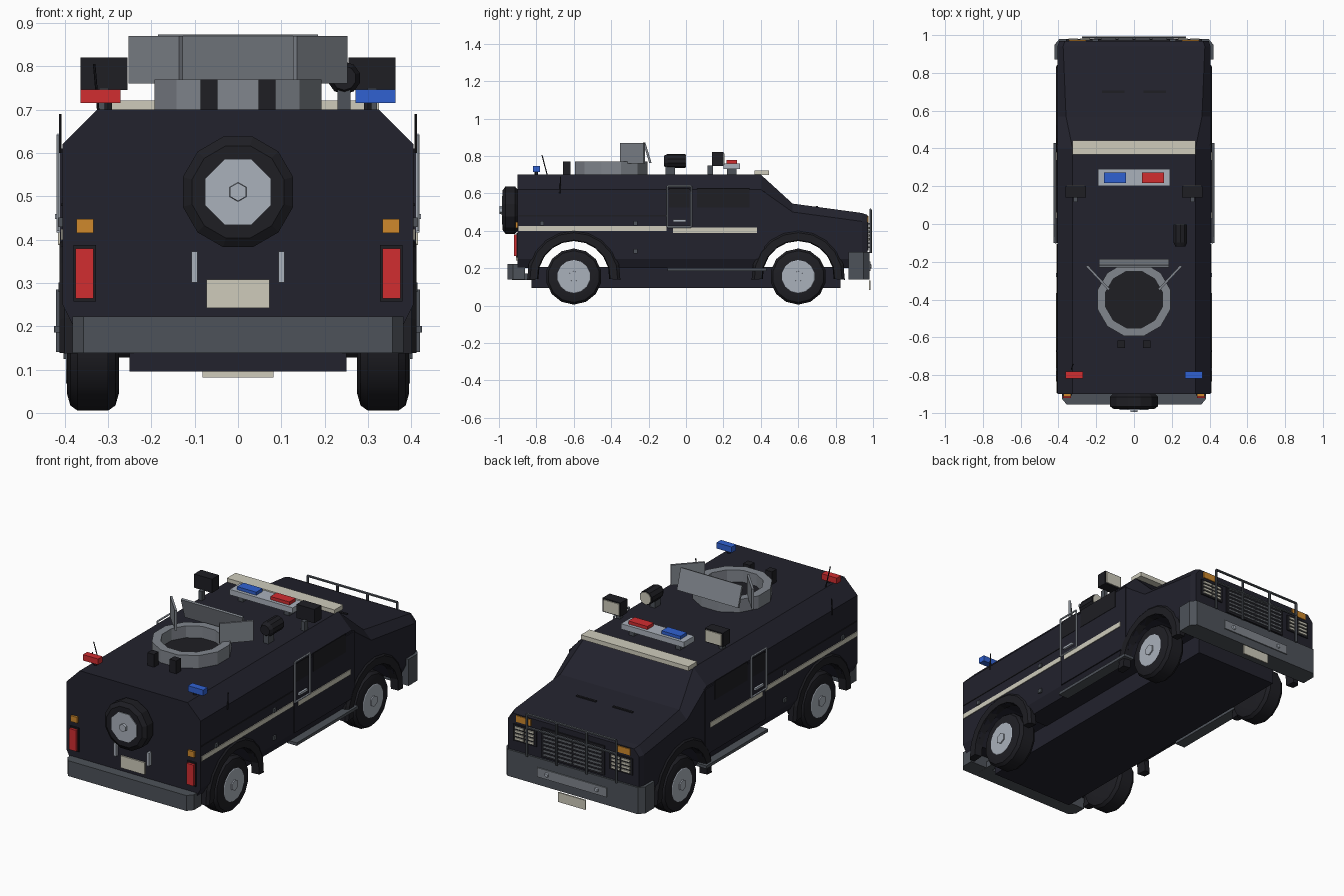
import bpy, bmesh, math
from mathutils import Vector, Matrix

cube = bpy.data.objects.get("Cube")
if cube:
    bpy.data.objects.remove(cube, do_unlink=True)


def material(name, *rgb):
    m = bpy.data.materials.new(name)
    m.use_nodes = True
    m.diffuse_color = (*rgb, 1)
    m.node_tree.nodes["Principled BSDF"].inputs["Base Color"].default_value = (*rgb, 1)
    return m


navy = material("navy body", .016, .016, .026)
black = material("black rubber", .013, .013, .017)
steel = material("dark steel", .075, .085, .1)
grey = material("armour grey", .22, .24, .27)
silver = material("light silver", .4, .44, .5)
cream = material("cream", .62, .6, .5)
red = material("red", .64, .026, .03)
blue = material("blue", .03, .12, .64)
amber = material("amber", .62, .25, .025)


def finish(name, bm, mat, matrix=None):
    bmesh.ops.recalc_face_normals(bm, faces=bm.faces)
    if matrix:
        bm.transform(matrix)
    mesh = bpy.data.meshes.new(name)
    bm.to_mesh(mesh)
    bm.free()
    mesh.materials.append(mat)
    obj = bpy.data.objects.new(name, mesh)
    bpy.context.collection.objects.link(obj)
    return obj


def box(name, mat, centre, size, rot=None):
    bm = bmesh.new()
    bmesh.ops.create_cube(bm, size=1, matrix=Matrix.Diagonal((*size, 1)))
    turn = rot.to_4x4() if rot else Matrix()
    return finish(name, bm, mat, Matrix.Translation(centre) @ turn)


def pair(name, mat, centre, size):
    x, y, z = centre
    box(name + "_left", mat, (x, y, z), size)
    box(name + "_right", mat, (-x, y, z), size)


def loft(name, mat, rings, closed=False):
    bm = bmesh.new()
    rows = [[bm.verts.new(p) for p in ring] for ring in rings]
    n = len(rows[0])
    for a, b in zip(rows, rows[1:] + (rows[:1] if closed else [])):
        for i in range(n):
            j = (i + 1) % n
            bm.faces.new((a[i], a[j], b[j], b[i]))
    if not closed:
        bm.faces.new(rows[0])
        bm.faces.new(rows[-1])
    return finish(name, bm, mat)


def lathe(name, mat, centre, axis, profile, sides=12, closed=False):
    # profile points are (radius, distance along axis)
    rings = [[(r * math.cos(t), r * math.sin(t), h)
              for t in (math.tau * (i + .5) / sides for i in range(sides))]
             for r, h in profile]
    obj = loft(name, mat, rings, closed)
    turn = Vector(axis).to_track_quat('Z', 'Y').to_matrix().to_4x4()
    obj.data.transform(Matrix.Translation(centre) @ turn)
    return obj


def rod(name, mat, start, end, radius=.006, sides=6):
    d = Vector(end) - Vector(start)
    return lathe(name, mat, start, d, [(radius, 0), (radius, d.length)], sides)


def smooth(obj):
    bpy.ops.object.select_all(action='DESELECT')
    obj.select_set(True)
    bpy.context.view_layer.objects.active = obj
    bpy.ops.object.shade_smooth_by_angle(angle=math.radians(32))


# Armoured shell: chamfered cross-sections from tail to nose
def section(y, roof_w, roof_z, side_w, side_z, low_w=.38):
    half = [(low_w, .2), (side_w, .25), (side_w, side_z), (roof_w, roof_z)]
    return [(x, y, z) for x, z in half] + [(-x, y, z) for x, z in reversed(half)]


shell = loft("body_shell", navy, [
    section(-.9, .325, .7, .405, .62), section(.4, .325, .7, .405, .62),
    section(.57, .36, .545, .405, .5), section(.94, .375, .495, .405, .45),
    section(.97, .365, .485, .395, .45)])

# Open wheel arches
for y in (-.6, .6):
    cutter = lathe("arch_cutter", navy, (-.6, y, .155), (1, 0, 0),
                   [(.195, 0), (.195, 1.2)], 14)
    cut = shell.modifiers.new("arch", 'BOOLEAN')
    cut.operation, cut.solver, cut.object = 'DIFFERENCE', 'EXACT', cutter
    bpy.context.view_layer.objects.active = shell
    bpy.ops.object.modifier_apply(modifier=cut.name)
    bpy.data.objects.remove(cutter, do_unlink=True)

box("chassis", navy, (0, 0, .15), (.5, 1.65, .11))

# Wheels and arch flares
tyre = [(.07, -.06), (.11, -.06), (.138, -.052), (.15, -.035),
        (.15, .035), (.138, .052), (.11, .06), (.07, .06)]
for side, s in (("left", 1), ("right", -1)):
    for end, y in (("tail", -.6), ("nose", .6)):
        tag = f"{end}_{side}"
        out = (s, 0, 0)
        hub = (s * .335, y, .155)
        smooth(lathe("tyre_" + tag, black, hub, out, tyre, 14))
        lathe("rim_" + tag, silver, hub, out, [(.097, -.05), (.097, .055), (.085, .062)], 14)
        lathe("hub_cap_" + tag, silver, hub, out, [(.034, 0), (.03, .068)], 6)
        arcs = [math.radians(-4 + 188 * i / 10) for i in range(11)]
        loft("arch_flare_" + tag, black,
             [[(s * x, y + r * math.cos(a), .155 + r * math.sin(a))
               for x, r in ((.37, .19), (.412, .195), (.412, .235), (.4, .25), (.37, .25))]
              for a in arcs])
        rod("axle_" + tag, black, (0, y, .155), hub, .03, 8)

    # Cab side: door skin, window, outline rails, handle and step
    box("cab_door_" + side, navy, (s * .4, .16, .43), (.022, .52, .36))
    for y, width in ((-.035, .11), (.2, .28)):
        box("side_window_" + side, black, (s * .411, y, .575), (.004, width, .1))
    for y in (-.1, .028):
        rod("door_rail_" + side, silver, (s * .415, y, .42), (s * .415, y, .64), .005)
    for z in (.42, .64):
        rod("door_bar_" + side, silver, (s * .415, -.1, z), (s * .415, .028, z), .005)
    box("door_handle_" + side, silver, (s * .415, -.035, .453), (.014, .07, .012))
    box("running_board_" + side, steel, (s * .395, .165, .193), (.06, .53, .016))

    # Stripes, seams and side markers
    box("rear_stripe_" + side, cream, (s * .406, -.5, .412), (.006, .79, .026))
    box("cab_stripe_" + side, cream, (s * .412, .155, .402), (.006, .45, .028))
    box("side_seam_" + side, black, (s * .406, -.5, .48), (.004, .79, .006))
    for y, z in ((-.77, .44), (-.27, .44), (-.27, .29)):
        box("side_marker_" + side, steel, (s * .407, y, z), (.014, .022, .022))
    rod("side_aerial_" + side, black, (s * .41, -.675, .6), (s * .41, -.67, .69), .003)

# Tail: spare wheel, lamps, handles, plate and bumper
spare = (0, -.9, .51)
back = (0, -1, 0)
lathe("spare_tyre", black, spare, back, [(.115, 0), (.132, .015), (.132, .065), (.11, .08)])
lathe("spare_rim", silver, spare, back, [(.082, .05), (.082, .084)], 8)
lathe("spare_hub", silver, spare, back, [(.024, .07), (.021, .096)], 6)
pair("tail_lamp_frame", black, (.354, -.902, .322), (.052, .01, .13))
pair("tail_lamp", red, (.354, -.908, .322), (.042, .025, .115))
pair("tail_indicator", amber, (.353, -.904, .431), (.04, .016, .032))
pair("tail_handle", silver, (.1, -.91, .337), (.014, .02, .072))
box("tail_plate", cream, (0, -.906, .275), (.146, .008, .066))


def bumper(name, y_in, y_out, half, z0, z1):
    chamfer = .03 if y_out > y_in else -.03
    ring = [(half, y_in), (half, y_out - chamfer), (half - .025, y_out),
            (-half + .025, y_out), (-half, y_out - chamfer), (-half, y_in)]
    return loft(name, steel, [[(x, y, z) for x, y in ring] for z in (z0, z1)])


bumper("tail_bumper", -.86, -.955, .382, .138, .222)
pair("tail_bumper_arm", steel, (.26, -.86, .155), (.04, .14, .035))

# Nose: bumper, plate, grille, lamps and brush guard
bumper("nose_bumper", .87, .98, .42, .14, .285)
box("bumper_panel", grey, (0, .982, .21), (.42, .008, .05))
for s in (-1, 1):
    lathe("bumper_bolt", silver, (s * .15, .984, .21), (0, 1, 0), [(.014, 0), (.01, .008)], 6)
box("nose_plate", cream, (0, .982, .108), (.165, .008, .052))
box("grille_back", black, (0, .97, .375), (.38, .012, .16))
for column in (-.135, -.045, .045, .135):
    for row in range(7):
        box("grille_slat", grey, (column, .978, .312 + row * .021), (.08, .008, .008))
pair("headlamp_back", black, (.29, .97, .385), (.14, .012, .09))
for row in range(4):
    for x in (.26, .322):
        pair("headlamp_slat", cream, (x, .978, .355 + row * .02), (.052, .008, .012))
pair("nose_indicator", amber, (.3, .966, .462), (.09, .018, .034))
for z in (.44, .512):
    rod("guard_bar", steel, (-.27, .987, z), (.27, .987, z), .007)
for x in (-.27, -.09, .09, .27):
    rod("guard_post", steel, (x, .987, .28), (x, .987, .512), .007)
pair("hood_vent", black, (.11, .7, .5295), (.12, .012, .006))
box("windscreen_lamp_bar", cream, (0, .405, .709), (.65, .075, .024))

# Roof: hatch ring and gun shield
hatch = (0, -.4, .7)
lathe("hatch_ring", grey, hatch, (0, 0, 1),
      [(.2, 0), (.2, .07), (.155, .07), (.155, 0)], 12, closed=True)
lathe("hatch_floor", black, hatch, (0, 0, 1), [(.158, 0), (.158, .005)], 12)
box("shield_front", grey, (0, -.207, .817), (.37, .012, .115), Matrix.Rotation(.3, 3, 'X'))
for s in (-1, 1):
    box("shield_wing", grey, (s * .19, -.285, .815), (.172, .012, .11),
        Matrix.Rotation(s * .82, 3, 'Z'))
pair("roof_block", black, (.067, -.637, .735), (.04, .04, .07))

# Roof: warning lights, lamps and aerial
box("light_bar_base", silver, (0, .245, .745), (.38, .09, .03))
pair("light_bar_foot", steel, (.14, .245, .715), (.03, .05, .034))
for s, colour in ((1, red), (-1, blue)):
    box("light_bar_lens", colour, (s * .1, .245, .765), (.115, .055, .024))
for s, colour in ((1, blue), (-1, red)):
    box("tail_beacon", colour, (s * .317, -.8, .731), (.092, .038, .032))
    rod("beacon_foot", black, (s * .3, -.8, .69), (s * .3, -.8, .72), .01)
pair("flood_lamp", black, (.309, .17, .783), (.108, .06, .075))
pair("flood_lens", cream, (.309, .202, .783), (.094, .006, .062))
pair("flood_post", steel, (.31, .13, .72), (.022, .028, .06))
search = (.245, -.118, .773)
lathe("search_lamp", black, search, (0, 1, 0), [(.028, 0), (.038, .02), (.038, .115)], 10)
lathe("search_lens", cream, search, (0, 1, 0), [(.033, .11), (.033, .119)], 10)
box("search_foot", steel, (.245, -.085, .72), (.03, .05, .05))
rod("aerial", black, (-.322, -.74, .69), (-.332, -.77, .805), .003)
